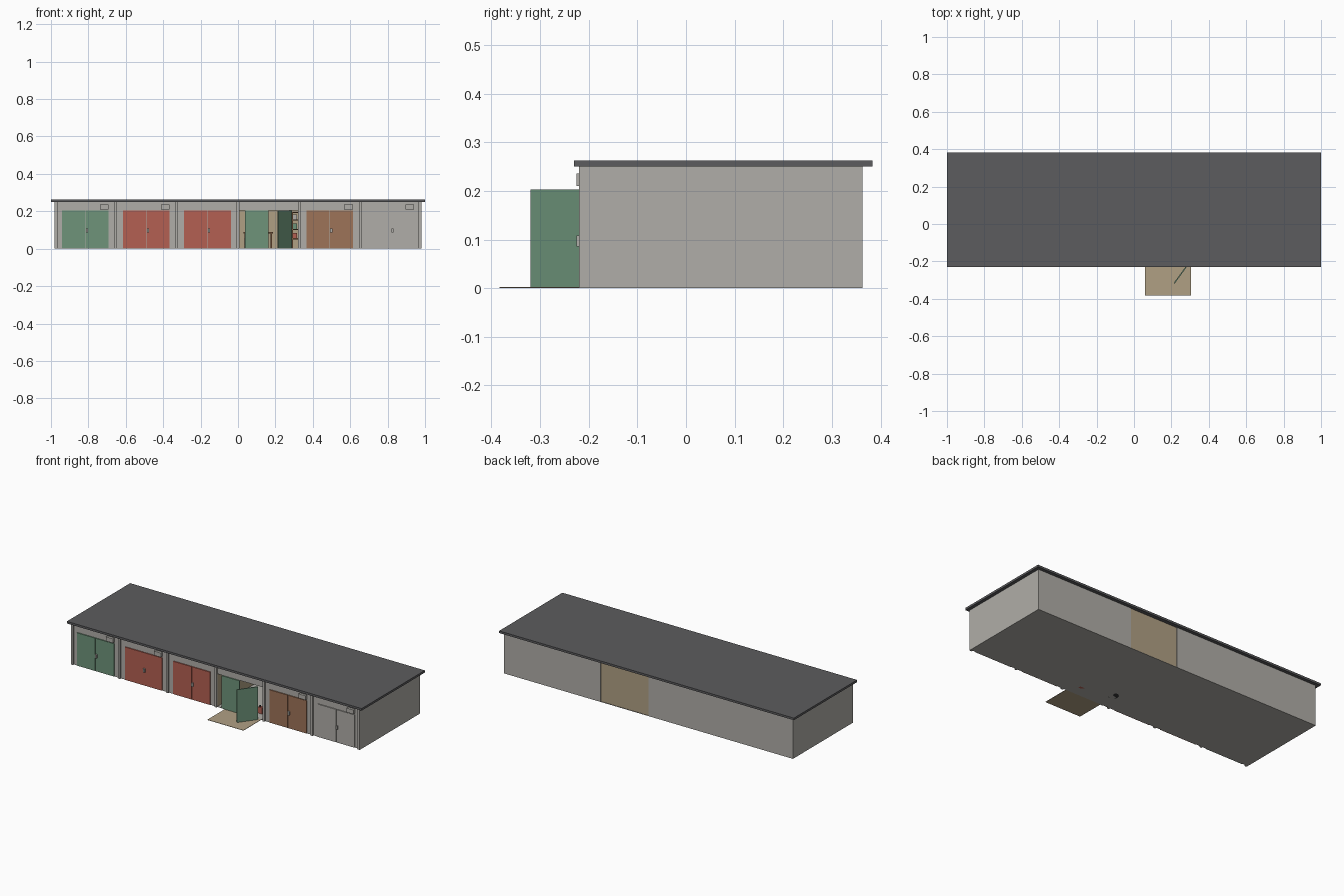
import bpy, math

if "Cube" in bpy.data.objects:
    bpy.data.objects.remove(bpy.data.objects["Cube"])


def material(name, r, g, b):
    m = bpy.data.materials.new(name)
    lin = [(c / 255 / 12.92) if c < 10 else ((c / 255 + 0.055) / 1.055) ** 2.4 for c in (r, g, b)]
    m.diffuse_color = (*lin, 1)
    m.use_nodes = True
    m.node_tree.nodes["Principled BSDF"].inputs["Base Color"].default_value = m.diffuse_color
    return m


GREY = material("wall grey", 176, 174, 168)
ROOF = material("roof grey", 92, 92, 94)
GREEN = material("door green", 110, 148, 122)
RED = material("door red", 180, 96, 82)
BROWN = material("door brown", 158, 115, 88)
BEIGE = material("interior beige", 176, 160, 132)
DARK = material("tyre black", 52, 52, 54)
WOOD = material("shelf wood", 128, 92, 64)


def box(name, x0, x1, y0, y1, z0, z1, mat):
    bpy.ops.mesh.primitive_cube_add(size=1)
    o = bpy.context.object
    o.name = name
    o.scale = (x1 - x0, y1 - y0, z1 - z0)
    o.location = ((x0 + x1) / 2, (y0 + y1) / 2, (z0 + z1) / 2)
    bpy.ops.object.transform_apply(location=True, rotation=True, scale=True)
    o.data.materials.append(mat)
    return o


HALF, FRONT, BACK, TOP = 0.98, -0.21, 0.363, 0.25
BAY = 2 * HALF / 6
DOOR_H = 0.203

# Closed garage blocks, and the slab roof
box("left_garages", -HALF, 0, FRONT, BACK, 0, TOP, GREY)
box("right_garages", BAY, HALF, FRONT, BACK, 0, TOP, GREY)
box("roof", -1, 1, -0.23, 0.383, TOP, 0.263, ROOF)

# Piers between the bays
for i in range(7):
    x = min(max(-HALF + i * BAY, -HALF + 0.007), HALF - 0.007)
    box("pier", x - 0.007, x + 0.007, -0.22, FRONT, 0, TOP, GREY)

# Double doors with handles, and vents above
for i, mat in enumerate((GREEN, RED, RED, None, BROWN, GREY)):
    c = -HALF + (i + 0.5) * BAY
    if mat:
        for s in (-1, 1):
            a, b = sorted((c + s * 0.0015, c + s * 0.125))
            box("door_leaf", a, b, -0.216, FRONT, 0.002, DOOR_H, mat)
        box("door_handle", c + 0.003, c + 0.014, -0.225, -0.215, 0.086, 0.108, GREY)
    if i not in (2, 3):
        box("vent", c + 0.078, c + 0.125, -0.225, FRONT, 0.21, 0.236, GREY)

# Open bay: floor, walls, lintel and apron
box("bay_floor", 0, BAY, FRONT, BACK, 0, 0.002, GREY)
box("bay_back_wall", 0.003, BAY - 0.003, 0.35, 0.36, 0.002, TOP, BEIGE)
box("bay_left_wall", 0, 0.006, -0.205, 0.355, 0.002, TOP, BEIGE)
box("bay_right_wall", BAY - 0.006, BAY, -0.205, 0.355, 0.002, TOP, BEIGE)
box("lintel", 0, BAY, FRONT, -0.2, DOOR_H, TOP, GREY)
box("apron", 0.06, 0.305, -0.383, FRONT, 0, 0.002, BEIGE)

# Closed left leaf and swung-out right leaf
box("closed_leaf", 0.038, 0.162, -0.216, FRONT, 0.002, DOOR_H, GREEN)
leaf = box("open_leaf", -0.123, 0, -0.003, 0.003, 0.002, DOOR_H, GREEN)
leaf.location = (0.287, -0.218, 0)
leaf.rotation_euler.z = math.radians(54)

# Workbench at the back
box("bench_top", 0.03, 0.187, 0.24, 0.345, 0.082, 0.09, WOOD)
for x in (0.035, 0.175):
    for y in (0.245, 0.332):
        box("bench_leg", x, x + 0.008, y, y + 0.008, 0.002, 0.082, WOOD)

# Shelving on the right wall
for z in (0.05, 0.1, 0.15, 0.19):
    box("shelf", 0.285, 0.32, -0.05, 0.25, z, z + 0.006, WOOD)
for y in (-0.05, 0.242):
    box("shelf_post", 0.285, 0.293, y, y + 0.008, 0.002, 0.196, WOOD)
for y, z, m in ((-0.03, 0.056, RED), (0.05, 0.106, GREEN), (0.14, 0.156, GREY)):
    box("shelf_item", 0.294, 0.316, y, y + 0.035, z, z + 0.028, m)

# Stack of tyres and a fuel can
for k in range(3):
    bpy.ops.mesh.primitive_cylinder_add(vertices=20, radius=0.03, depth=0.018,
                                        location=(0.066, -0.095, 0.009 + k * 0.0195))
    t = bpy.context.object
    t.name = "tyre"
    t.data.materials.append(DARK)
    bpy.ops.object.shade_smooth_by_angle(angle=math.radians(30))
box("fuel_can", 0.24, 0.268, -0.149, -0.131, 0, 0.04, RED)
box("fuel_can_cap", 0.244, 0.251, -0.144, -0.136, 0.04, 0.047, DARK)
